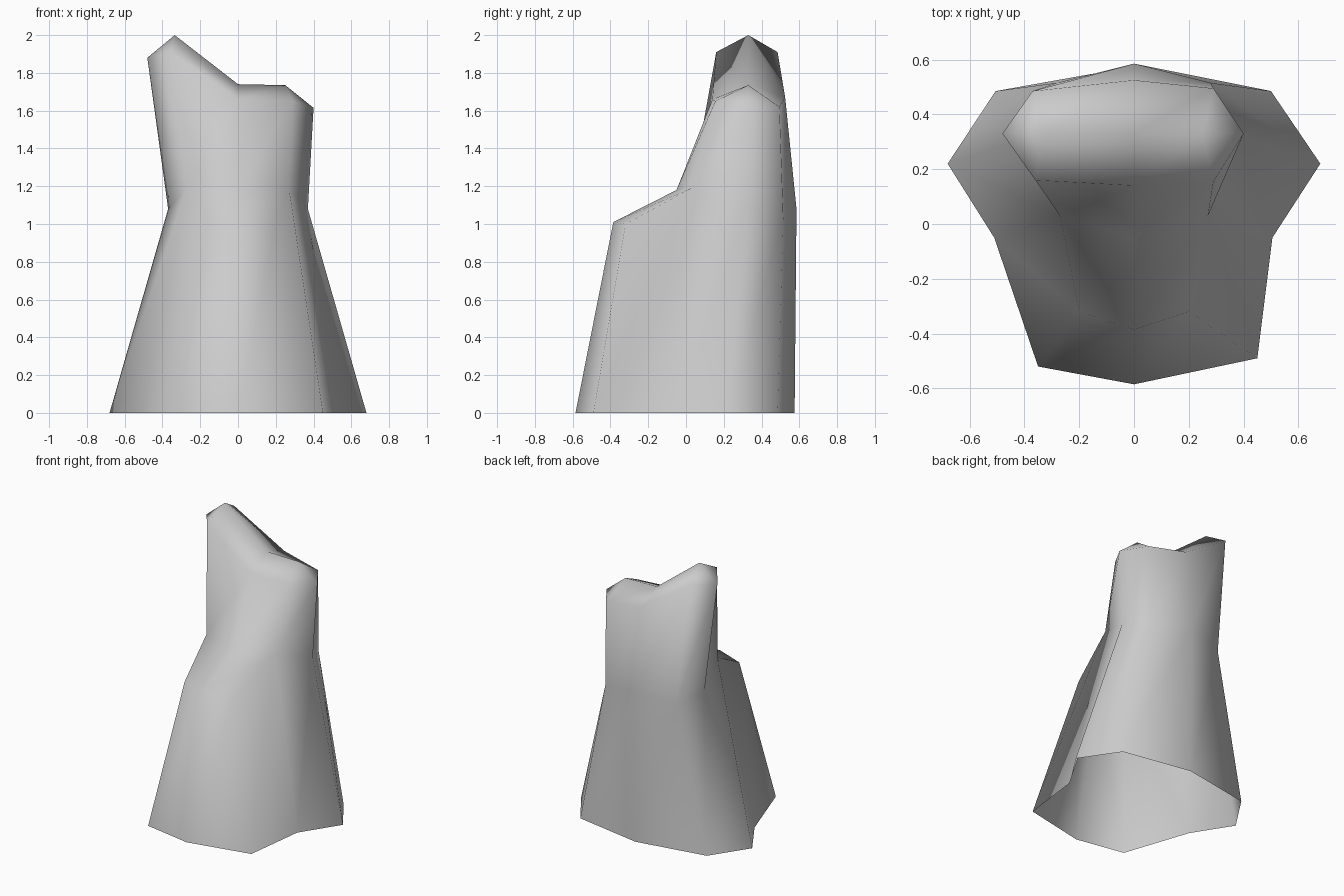
import bpy
import bmesh

# Remove the default cube
cube = bpy.data.objects.get("Cube")
if cube:
    bpy.data.objects.remove(cube, do_unlink=True)

# Plain stone colour
stone = bpy.data.materials.new("stone_grey")
stone.use_nodes = True
colour = (0.6, 0.6, 0.6, 1)
stone.diffuse_color = colour
stone.node_tree.nodes["Principled BSDF"].inputs["Base Color"].default_value = colour

bm = bmesh.new()


def ring(points):
    return [bm.verts.new(p) for p in points]


def face(*verts):
    bm.faces.new(verts)


def skin(lower, upper):
    """Join two closed rings with quads."""
    n = len(lower)
    for i in range(n):
        j = (i + 1) % n
        face(lower[i], lower[j], upper[j], upper[i])


# Flared, open foot, counter-clockwise from the front
foot = ring([(0, -.585, 0), (.45, -.49, 0), (.505, -.05, 0), (.68, .22, 0),
             (.5, .485, 0), (0, .575, 0), (-.505, .485, 0), (-.68, .22, 0),
             (-.51, -.05, 0), (-.35, -.52, 0)])

# Waist, mirrored left to right, with the ledge lip in front
half = [(.2, -.32, 1), (.27, .03, 1.19), (.37, .32, 1.08), (.28, .515, 1.03)]
waist = ring([(0, -.385, 1.01)] + half + [(0, .585, 1.08)]
             + [(-x, y, z) for x, y, z in reversed(half)])
skin(foot, waist)

# Sloping ledge on the front
ledge = bm.verts.new((0, -.05, 1.18))
face(waist[0], waist[1], waist[2], ledge)
face(waist[0], ledge, waist[8], waist[9])

# Upper rim with a high right peak and a low left one
rim = ring([(0, .14, 1.66), (.29, .155, 1.65), (.4, .33, 1.615),
            (.29, .495, 1.62), (0, .525, 1.67), (-.37, .485, 1.91),
            (-.48, .33, 1.88), (-.36, .16, 1.91)])
skin([ledge] + waist[2:9], rim)

# Crest capping the rim
low, saddle, peak = ring([(.25, .33, 1.735), (0, .33, 1.74), (-.335, .33, 2)])
face(rim[0], rim[1], low, saddle)
face(rim[1], rim[2], low)
face(rim[2], rim[3], low)
face(rim[3], rim[4], saddle, low)
face(rim[4], rim[5], peak, saddle)
face(rim[5], rim[6], peak)
face(rim[6], rim[7], peak)
face(rim[7], rim[0], saddle, peak)

# Smooth shaded rock object
for f in bm.faces:
    f.smooth = True
mesh = bpy.data.meshes.new("rock")
bm.to_mesh(mesh)
bm.free()
mesh.materials.append(stone)
rock = bpy.data.objects.new("rock", mesh)
bpy.context.collection.objects.link(rock)
